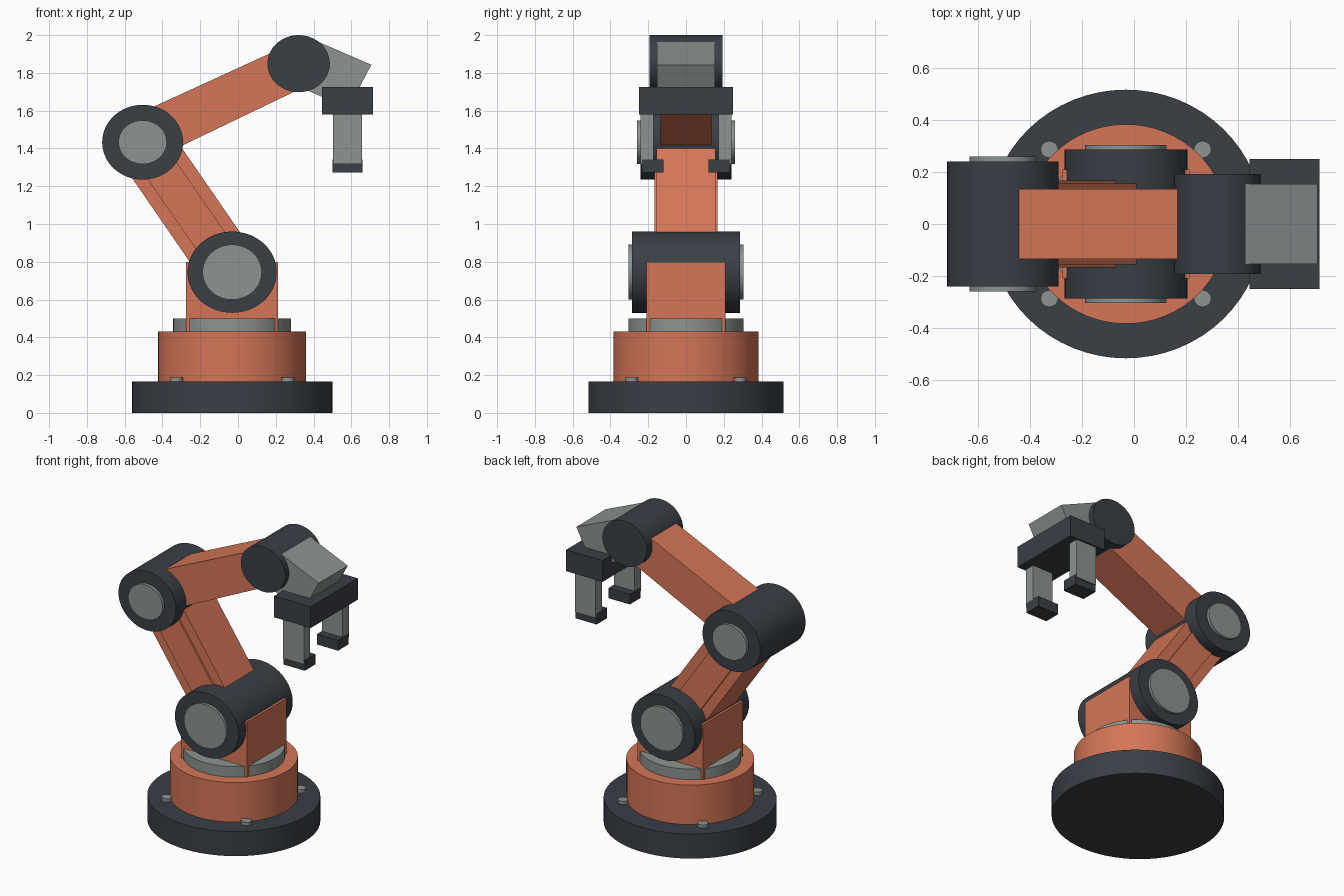
import bpy
import bmesh
import math
from mathutils import Matrix, Vector

cube = bpy.data.objects.get("Cube")
if cube:
    bpy.data.objects.remove(cube, do_unlink=True)


def material(name, rgb):
    m = bpy.data.materials.new(name)
    m.use_nodes = True
    color = (*rgb, 1.0)
    m.diffuse_color = color
    bsdf = next(n for n in m.node_tree.nodes if n.type == 'BSDF_PRINCIPLED')
    bsdf.inputs["Base Color"].default_value = color
    bsdf.inputs["Roughness"].default_value = 0.6
    return m


ORANGE = material("orange paint", (0.66, 0.18, 0.095))
DARK = material("charcoal", (0.042, 0.05, 0.062))
GREY = material("steel grey", (0.26, 0.295, 0.285))


def finish(name, bm, mat, smooth=False):
    bmesh.ops.recalc_face_normals(bm, faces=bm.faces[:])
    mesh = bpy.data.meshes.new(name)
    bm.to_mesh(mesh)
    bm.free()
    mesh.materials.append(mat)
    obj = bpy.data.objects.new(name, mesh)
    bpy.context.collection.objects.link(obj)
    if smooth:
        bpy.ops.object.select_all(action='DESELECT')
        obj.select_set(True)
        bpy.context.view_layer.objects.active = obj
        bpy.ops.object.shade_smooth_by_angle(angle=math.radians(35))
    return obj


def drum(name, center, rx, ry, height, mat, axis='Z', sides=64):
    """Oval cylinder standing on z, or lying along y (ry is then its z radius)."""
    bm = bmesh.new()
    bmesh.ops.create_cone(bm, cap_ends=True, segments=sides,
                          radius1=1, radius2=1, depth=1)
    turn = Matrix.Rotation(math.pi / 2, 4, 'X') if axis == 'Y' else Matrix()
    bm.transform(Matrix.Translation(center) @ turn
                 @ Matrix.Diagonal((rx, ry, height, 1)))
    return finish(name, bm, mat, True)


def slab(name, profile, y0, y1, mat):
    """Side profile in x and z, extruded along y."""
    bm = bmesh.new()
    face = bm.faces.new([bm.verts.new((x, y0, z)) for x, z in profile])
    ext = bmesh.ops.extrude_face_region(bm, geom=[face])["geom"]
    bmesh.ops.translate(bm, vec=(0, y1 - y0, 0),
                        verts=[v for v in ext if isinstance(v, bmesh.types.BMVert)])
    return finish(name, bm, mat)


def box(name, x0, x1, y0, y1, z0, z1, mat):
    return slab(name, [(x0, z0), (x1, z0), (x1, z1), (x0, z1)], y0, y1, mat)


def disc(name, z0, z1, rx, ry, mat):
    return drum(name, (CX, 0, (z0 + z1) / 2), rx, ry, z1 - z0, mat)


def joint(name, x, z, rx, rz, half, cap=None):
    """Horizontal joint drum with optional raised end caps."""
    drum(name, (x, 0, z), rx, rz, 2 * half, DARK, 'Y')
    if cap:
        cx, cz, thick = cap
        for side, s in (("left", 1), ("right", -1)):
            y = s * (half + thick / 2)
            drum(f"{name}_cap_{side}", (x, y, z), cx, cz, thick, GREY, 'Y')


def strip(a, b, dx):
    """Slanted profile from a to b, widened by dx along x."""
    return [(a[0] - dx, a[1]), (a[0] + dx, a[1]),
            (b[0] + dx, b[1]), (b[0] - dx, b[1])]


CX = -0.031
SHOULDER = Vector((CX, 0.745))
ELBOW = Vector((-0.505, 1.433))

# Base, bolts and turntable
disc("base_plate", 0, 0.165, 0.53, 0.517, DARK)
disc("turret", 0.165, 0.43, 0.392, 0.384, ORANGE)
disc("turntable_ring", 0.43, 0.50, 0.312, 0.305, GREY)
for i, sx in enumerate((-1, 1)):
    for j, sy in enumerate((-1, 1)):
        drum(f"base_bolt_{2 * i + j + 1}", (CX + sx * 0.295, sy * 0.287, 0.174),
             0.034, 0.033, 0.025, GREY, sides=12)
box("shoulder_block", -0.275, 0.213, -0.21, 0.21, 0.43, 0.80, ORANGE)

# Joints
joint("shoulder_joint", *SHOULDER, 0.236, 0.215, 0.287, (0.157, 0.146, 0.018))
joint("elbow_joint", *ELBOW, 0.214, 0.198, 0.24, (0.128, 0.116, 0.02))
joint("wrist_joint", 0.321, 1.849, 0.165, 0.151, 0.192)

# Lower arm with raised side ribs
slab("lower_arm", strip(SHOULDER, ELBOW, 0.187), -0.155, 0.155, ORANGE)
for side, s in (("left", 1), ("right", -1)):
    slab(f"lower_arm_rib_{side}", strip(SHOULDER, ELBOW, 0.108),
         s * 0.15, s * 0.167, ORANGE)

# Upper arm
slab("upper_arm", [(-0.46, 1.615), (0.25, 1.94), (0.36, 1.73), (-0.38, 1.375)],
     -0.135, 0.135, ORANGE)

# Hand
slab("wrist_block", [(0.389, 1.98), (0.706, 1.843), (0.585, 1.613), (0.267, 1.75)],
     -0.154, 0.154, GREY)
box("palm", 0.444, 0.714, -0.25, 0.25, 1.581, 1.724, DARK)
for side, s in (("left", 1), ("right", -1)):
    box(f"finger_{side}", 0.503, 0.656, s * 0.172, s * 0.24, 1.318, 1.581, GREY)
    box(f"finger_pad_{side}", 0.501, 0.658, s * 0.12, s * 0.232, 1.273, 1.342, DARK)
